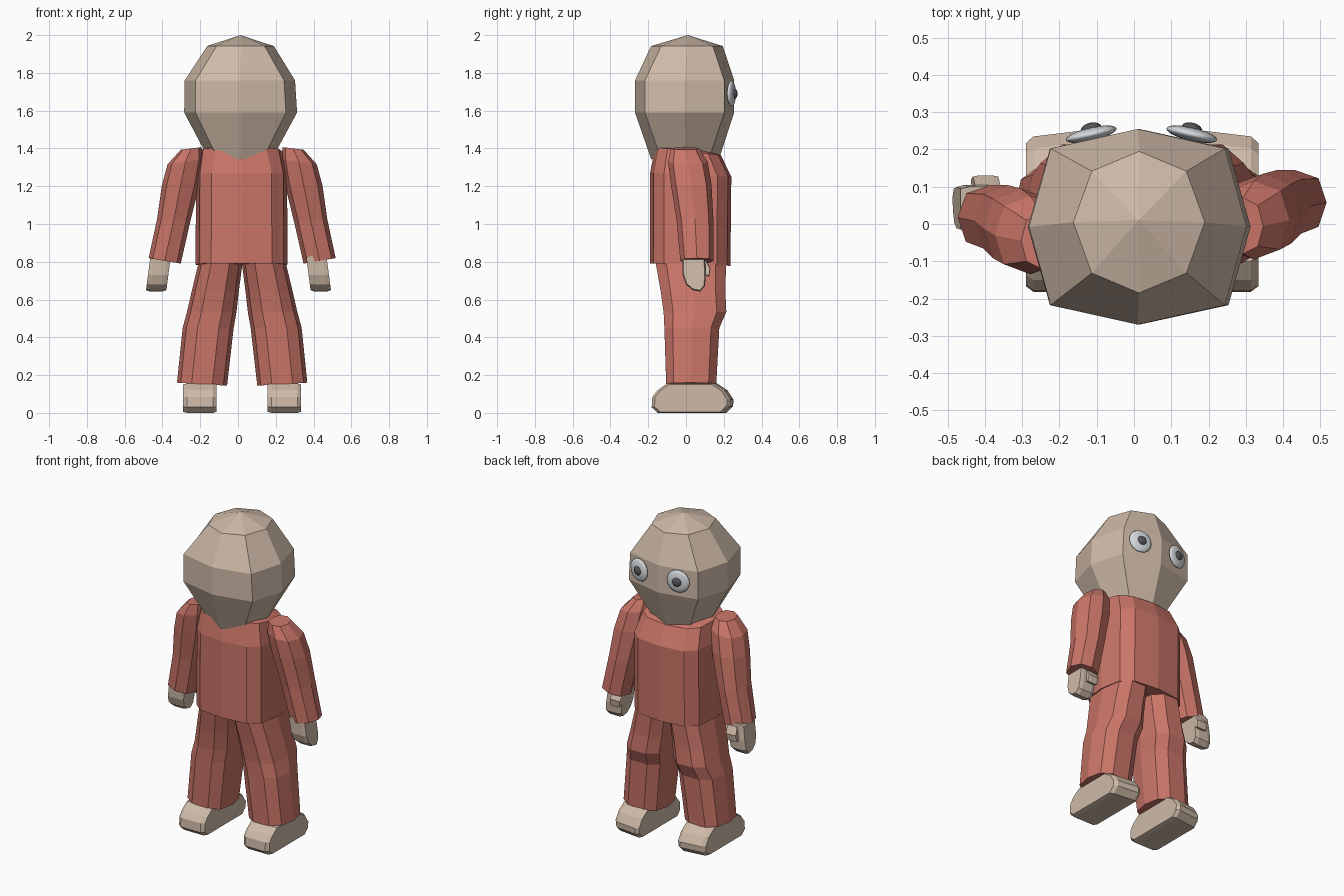
import bpy, bmesh, math
from mathutils import Matrix

if "Cube" in bpy.data.objects:
    bpy.data.objects.remove(bpy.data.objects["Cube"])


def material(name, rgb):
    m = bpy.data.materials.new(name)
    m.diffuse_color = (*rgb, 1)
    m.use_nodes = True
    m.node_tree.nodes["Principled BSDF"].inputs["Base Color"].default_value = m.diffuse_color
    return m


SKIN = material("beige", (0.62, 0.49, 0.39))
CLOTH = material("red cloth", (0.60, 0.18, 0.14))
WHITE = material("eye white", (0.68, 0.71, 0.73))
DARK = material("pupil dark grey", (0.09, 0.09, 0.10))


def finish(name, bm, mat, smooth=False):
    bmesh.ops.recalc_face_normals(bm, faces=bm.faces)
    me = bpy.data.meshes.new(name)
    bm.to_mesh(me)
    bm.free()
    me.materials.append(mat)
    for p in me.polygons:
        p.use_smooth = smooth
    ob = bpy.data.objects.new(name, me)
    bpy.context.collection.objects.link(ob)
    return ob


def spow(v, e):
    return math.copysign(abs(v) ** e, v) if abs(v) > 1e-6 else 0.0


def loft(name, rings, n, mat, apex=None):
    """Rings: (x0, x1, y0, y1, z, roundness, slope in x, slope in y)."""
    bm = bmesh.new()
    loops = []
    for x0, x1, y0, y1, z, e, sx, sy in rings:
        loop = []
        for i in range(n):
            a = 2 * math.pi * i / n
            dx = (x1 - x0) / 2 * spow(math.cos(a), e)
            dy = (y1 - y0) / 2 * spow(math.sin(a), e)
            loop.append(bm.verts.new(((x0 + x1) / 2 + dx, (y0 + y1) / 2 + dy,
                                      z + sx * dx + sy * dy)))
        loops.append(loop)
    for a, b in zip(loops, loops[1:]):
        for i in range(n):
            j = (i + 1) % n
            bm.faces.new((a[i], a[j], b[j], b[i]))
    bm.faces.new(loops[0])
    if apex:
        tip = bm.verts.new(apex)
        for i in range(n):
            bm.faces.new((loops[-1][i], loops[-1][(i + 1) % n], tip))
    else:
        bm.faces.new(loops[-1])
    return finish(name, bm, mat)


def slab(name, profile, rows, mat):
    """Side profile (y, z) repeated along x; rows: (x, scale about centre)."""
    bm = bmesh.new()
    cy = sum(p[0] for p in profile) / len(profile)
    cz = sum(p[1] for p in profile) / len(profile)
    loops = [[bm.verts.new((x, cy + (y - cy) * s, cz + (z - cz) * s))
              for y, z in profile] for x, s in rows]
    n = len(profile)
    for a, b in zip(loops, loops[1:]):
        for i in range(n):
            j = (i + 1) % n
            bm.faces.new((a[i], a[j], b[j], b[i]))
    bm.faces.new(loops[0])
    bm.faces.new(loops[-1])
    return finish(name, bm, mat)


# Faceted head
loft("head", [
    (-0.155, 0.180, -0.185, 0.175, 1.345, 1.0, 0, 0),
    (-0.285, 0.313, -0.27, 0.255, 1.59, 0.64, 0, 0),
    (-0.282, 0.302, -0.27, 0.255, 1.76, 0.64, 0, 0),
    (-0.163, 0.190, -0.185, 0.195, 1.942, 0.95, 0, 0),
], 8, SKIN, apex=(0.012, 0.01, 2.0))

# Shirt body
loft("shirt_body", [
    (-0.225, 0.262, -0.19, 0.235, 0.785, 0.6, 0, -0.03),
    (-0.222, 0.260, -0.19, 0.240, 1.26, 0.6, 0, -0.05),
    (-0.205, 0.235, -0.165, 0.185, 1.385, 0.7, 0, -0.12),
    (-0.15, 0.18, -0.11, 0.12, 1.40, 0.8, 0, -0.1),
], 12, CLOTH)

MID = 0.022  # mirror line of the limbs


def span(side, a, b):
    """Distances from the mirror line to an ordered x range."""
    return sorted((MID + side * a, MID + side * b))


# Sleeves, hands, trouser legs and feet
hand_profile = [(-0.022, 0.83), (-0.018, 0.73), (0.0, 0.68), (0.035, 0.65),
                (0.075, 0.642), (0.10, 0.67), (0.105, 0.73), (0.10, 0.83)]
thumb_profile = [(0.06, 0.80), (0.105, 0.81), (0.13, 0.765), (0.122, 0.722),
                 (0.105, 0.725), (0.095, 0.755)]
foot_profile = [(-0.15, 0.0), (-0.182, 0.03), (-0.178, 0.085), (-0.15, 0.12),
                (-0.10, 0.156), (0.165, 0.156), (0.22, 0.12), (0.252, 0.07),
                (0.25, 0.035), (0.215, 0.0)]

for side, tag in ((-1, "left"), (1, "right")):
    shift = 0.02 * side  # one arm hangs a little further forward
    sleeve = []
    for a, b, y0, y1, z, e, s in (
            (0.325, 0.495, -0.05, 0.125, 0.805, 0.85, 0.17),
            (0.275, 0.45, -0.07, 0.125, 1.02, 0.85, 0.1),
            (0.225, 0.425, -0.10, 0.115, 1.21, 0.85, -0.05),
            (0.205, 0.395, -0.115, 0.095, 1.33, 0.85, -0.15),
            (0.215, 0.325, -0.10, 0.05, 1.40, 0.9, -0.12)):
        x0, x1 = span(side, a, b)
        sleeve.append((x0, x1, y0 + shift, y1 + shift, z, e, s * side, 0))
    loft(tag + "_sleeve", sleeve, 8, CLOTH)

    hx = -0.42 if side < 0 else 0.425
    for part, prof, w in (("hand", hand_profile, 0.054),
                          ("thumb", thumb_profile, 0.034)):
        off = 0.0 if part == "hand" else -side * 0.02
        ob = slab(tag + "_" + part, prof,
                  [(hx + off - w, 0.9), (hx + off - w * 0.6, 1.0),
                   (hx + off + w * 0.6, 1.0), (hx + off + w, 0.9)], SKIN)
        for v in ob.data.vertices:  # lean outward toward the fingertips
            v.co.x += side * (0.75 - v.co.z) * 0.13

    leg = []
    for a, b, y0, y1, z in ((0.08, 0.345, -0.11, 0.165, 0.152),
                            (0.045, 0.315, -0.12, 0.182, 0.45),
                            (0.03, 0.292, -0.125, 0.22, 0.535),
                            (0.018, 0.268, -0.14, 0.215, 0.64),
                            (-0.005, 0.225, -0.172, 0.22, 0.82)):
        x0, x1 = span(side, a, b)
        leg.append((x0, x1, y0, y1, z, 0.75, 0.06 * side if z < 0.2 else 0, 0))
    loft(tag + "_trouser_leg", leg, 10, CLOTH)

    x0, x1 = span(side, 0.135, 0.312)
    foot = slab(tag + "_foot", foot_profile,
                [(x0, 0.93), (x0 + 0.02, 1.0), (x1 - 0.02, 1.0), (x1, 0.93)], SKIN)
    for v in foot.data.vertices:  # toe line slants back on the outside
        if v.co.y > 0.1:
            v.co.y -= (side * (v.co.x - MID) - 0.15) * 0.12

    # Eyes: flattened domes set on the face, with a raised pupil
    ex = 0.02 + side * 0.135
    turn = Matrix.Rotation(math.radians(-13 * side), 4, 'Z')
    for part, r, d, y, mat in (("eye_white", 0.07, 0.018, 0.241, WHITE),
                               ("pupil", 0.028, 0.016, 0.256, DARK)):
        bm = bmesh.new()
        bmesh.ops.create_uvsphere(bm, u_segments=16, v_segments=10, radius=1)
        m = (Matrix.Translation((ex, y, 1.69)) @ turn
             @ Matrix.Diagonal((r, d, r, 1)) @ Matrix.Rotation(math.pi / 2, 4, 'X'))
        bmesh.ops.transform(bm, matrix=m, verts=bm.verts)
        finish(tag + "_" + part, bm, mat, smooth=True)
